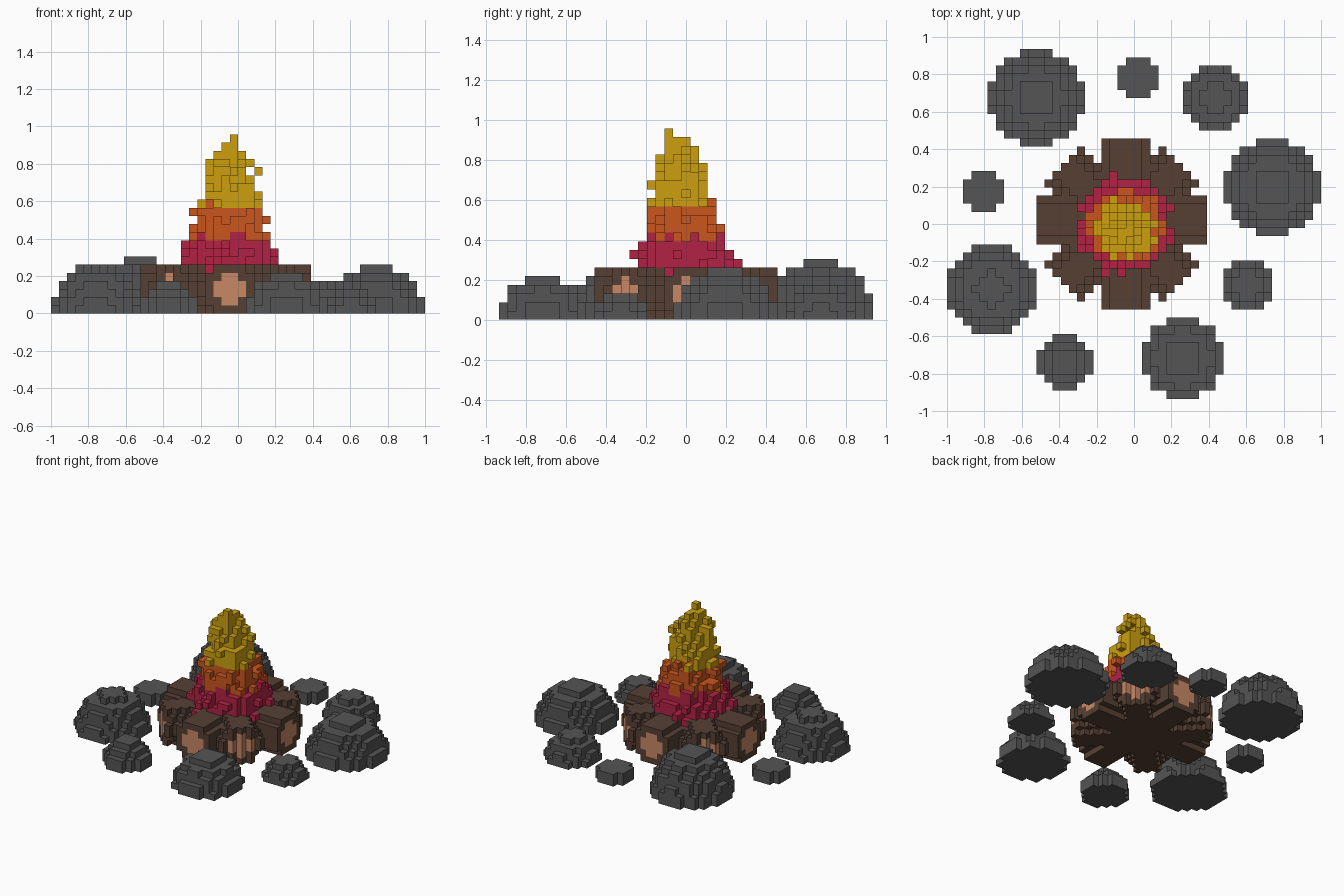
import bpy, bmesh, math, random

if "Cube" in bpy.data.objects:
    bpy.data.objects.remove(bpy.data.objects["Cube"])

random.seed(7)
V = 2 / 46                       # voxel size
NX, NY, NZ = 46, 43, 23          # voxel grid


def material(name, rgb):
    m = bpy.data.materials.new(name)
    m.diffuse_color = (*rgb, 1)
    m.use_nodes = True
    m.node_tree.nodes["Principled BSDF"].inputs["Base Color"].default_value = m.diffuse_color
    return m


GREY = material("stone grey", (0.09, 0.09, 0.09))
BARK = material("bark brown", (0.093, 0.051, 0.034))
WOOD = material("cut wood", (0.578, 0.246, 0.133))
RED = material("ember crimson", (0.445, 0.016, 0.058))
ORANGE = material("flame orange", (0.597, 0.093, 0.013))
YELLOW = material("flame yellow", (0.604, 0.352, 0.005))

parts = {}                       # part name -> {cell: material}


def grid():
    for i in range(NX):
        for j in range(NY):
            for k in range(NZ):
                yield (i, j, k), i + 0.5, j + 0.5, k + 0.5


# Ring of half-ellipsoid stones: centre x, centre y, radius, height (in voxels)
STONES = [(11, 37, 6, 7), (23.5, 39.5, 2.8, 2.5), (33, 37, 4, 4),
          (40, 26, 6, 6), (37, 14, 3, 3), (29, 5, 5, 5),
          (14.5, 4.5, 3.5, 4), (5.5, 13.5, 5.5, 6), (4.5, 25.5, 2.8, 2.5)]
for n, (cx, cy, r, h) in enumerate(STONES, 1):
    parts[f"stone_{n}"] = {c: GREY for c, x, y, z in grid()
                           if ((x - cx)**2 + (y - cy)**2) / r**2 + (z / h)**2 < 1}

# Four crossed round logs with pale cut ends
logs = {}
for n in range(4):
    a = n * math.pi / 4
    cx = 22 if n == 2 else 21.5
    cy = 22 if n == 0 else 21.5
    half = 10.5 if n % 2 == 0 else 10.2
    for c, x, y, z in grid():
        along = abs((x - cx) * math.cos(a) + (y - cy) * math.sin(a))
        off = math.hypot((y - cy) * math.cos(a) - (x - cx) * math.sin(a), z - 3)
        if along < half and off < 3:
            end = along > half - 1.2 and off < 2
            if end or c not in logs:
                logs[c] = WOOD if end else BARK
parts["crossed_logs"] = logs

# Ragged tapering flame, coloured by height with uneven borders
flame = {}
for c, x, y, z in grid():
    if 5 <= c[2] <= 20 and c not in logs:
        r = 6.1 - 0.31 * (z - 6) + random.uniform(-1.0, 0.5)
        if math.hypot(x - 22, y - 21.5 + 0.07 * (z - 6)) < r:
            level = c[2] + random.choice((-1, 0, 0, 0, 0))
            flame[c] = RED if level < 9 else ORANGE if level < 13 else YELLOW
# Flame tip and loose sparks
for c in [(22, 19, 21), (22, 19, 20), (22, 19, 19), (19, 20, 18), (19, 20, 17), (25, 21, 17), (21, 18, 18)]:
    flame[c] = YELLOW
parts["flame"] = flame

# Turn each voxel part into a mesh of its exposed faces only
filled = set().union(*parts.values())
SIDES = []
for axis in range(3):
    for s in (0, 1):
        d = [0, 0, 0]
        d[axis] = 2 * s - 1
        quad = []
        for u, w in ((0, 0), (1, 0), (1, 1), (0, 1)):
            p = [0, 0, 0]
            p[axis], p[(axis + 1) % 3], p[(axis + 2) % 3] = s, u, w
            quad.append(p)
        SIDES.append((d, quad if s else quad[::-1]))

for name, cells in parts.items():
    bm = bmesh.new()
    mats = [m for m in (GREY, BARK, WOOD, RED, ORANGE, YELLOW) if m in cells.values()]
    for (i, j, k), m in cells.items():
        for d, quad in SIDES:
            if (i + d[0], j + d[1], k + d[2]) in filled:
                continue
            f = bm.faces.new([bm.verts.new(((i + p[0] - NX / 2) * V,
                                            (j + p[1] - NY / 2) * V,
                                            (k + p[2]) * V)) for p in quad])
            f.material_index = mats.index(m)
    bmesh.ops.remove_doubles(bm, verts=bm.verts, dist=V / 100)
    me = bpy.data.meshes.new(name)
    bm.to_mesh(me)
    bm.free()
    for m in mats:
        me.materials.append(m)
    bpy.context.collection.objects.link(bpy.data.objects.new(name, me))
